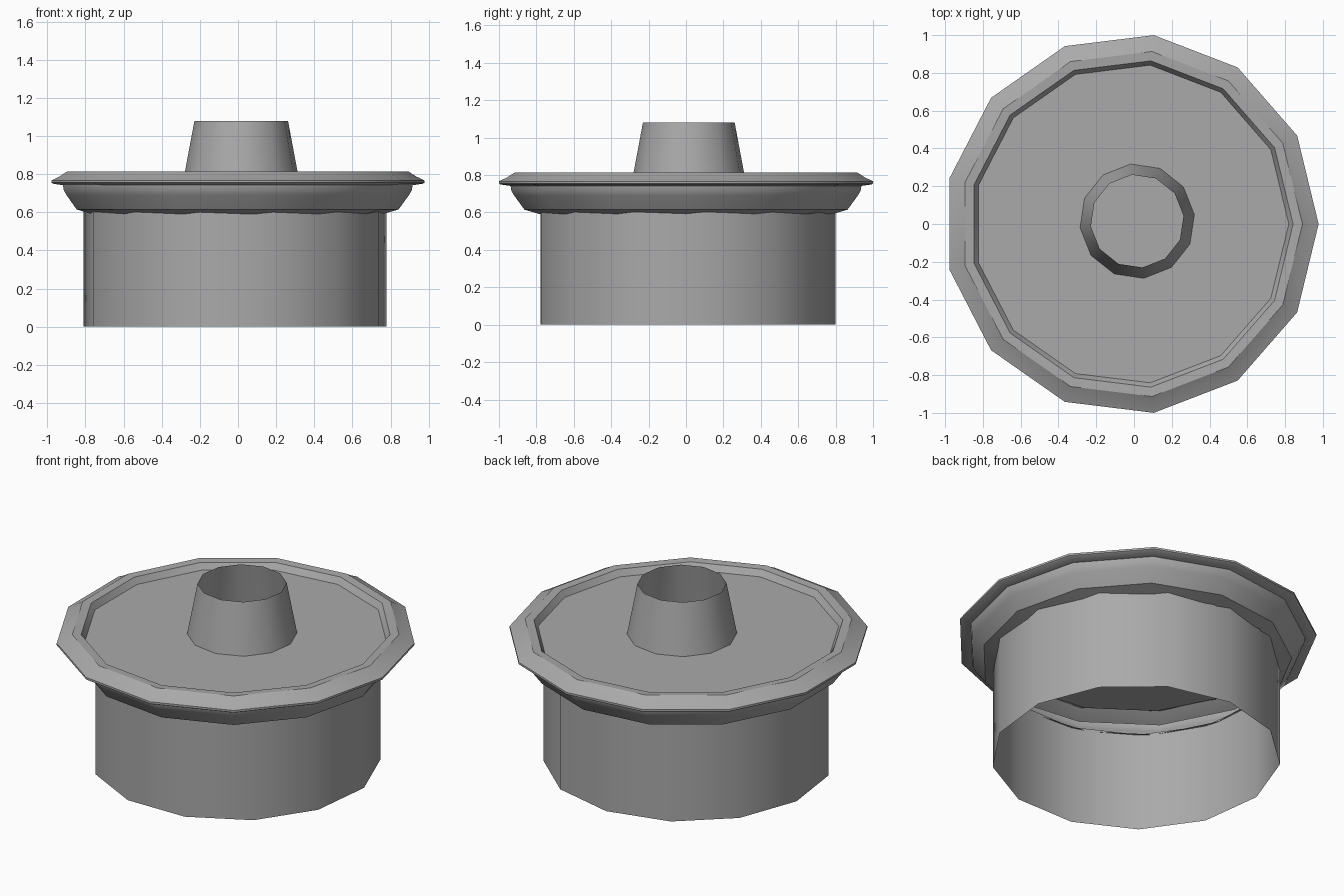
import bpy
import bmesh
from math import sin, cos, pi, radians

cube = bpy.data.objects.get("Cube")
if cube:
    bpy.data.objects.remove(cube, do_unlink=True)

grey = bpy.data.materials.new("plain grey")
grey.use_nodes = True
colour = (0.4, 0.4, 0.4, 1.0)
grey.diffuse_color = colour
shader = next(n for n in grey.node_tree.nodes if n.type == 'BSDF_PRINCIPLED')
shader.inputs["Base Color"].default_value = colour


def lathe(name, profile, sides, turn, centre, stretch_x=1.0, cap=False):
    """Spin an open (radius, height) profile; cap closes its last ring."""
    bm = bmesh.new()
    rings = []
    for radius, z in profile:
        ring = []
        for i in range(sides):
            a = radians(turn) + 2 * pi * i / sides
            ring.append(bm.verts.new((radius * cos(a) * stretch_x, radius * sin(a), z)))
        rings.append(ring)
    for low, high in zip(rings, rings[1:]):
        for i in range(sides):
            j = (i + 1) % sides
            bm.faces.new((low[i], low[j], high[j], high[i]))
    if cap:
        bm.faces.new(rings[-1])
    mesh = bpy.data.meshes.new(name)
    bm.to_mesh(mesh)
    bm.free()
    mesh.materials.append(grey)
    obj = bpy.data.objects.new(name, mesh)
    obj.location = (centre[0], centre[1], 0)
    bpy.context.collection.objects.link(obj)
    bpy.ops.object.select_all(action='DESELECT')
    obj.select_set(True)
    bpy.context.view_layer.objects.active = obj
    bpy.ops.object.shade_smooth_by_angle(angle=radians(31))
    return obj


axis = (-0.0145, 0.0)

# Open-bottomed drum
lathe("drum_wall", [(0.8, 0.0), (0.8, 0.605)], 13, 7.4, axis)

# Hollow flange: underside, bulge, bevelled rim, recessed plate
flange = [
    (0.79, 0.592), (0.87, 0.615), (0.925, 0.69), (0.94, 0.715), (0.945, 0.742),
    (1.0, 0.75), (1.007, 0.755), (1.007, 0.767), (0.965, 0.787),
    (0.92, 0.815), (0.87, 0.812), (0.847, 0.775),
]
lathe("flange_and_plate", flange, 13, 0, axis, stretch_x=0.985, cap=True)

# Open tapered spout
lathe("spout", [(0.305, 0.772), (0.247, 1.08)], 12, 6.5, (0.017, 0.015))
